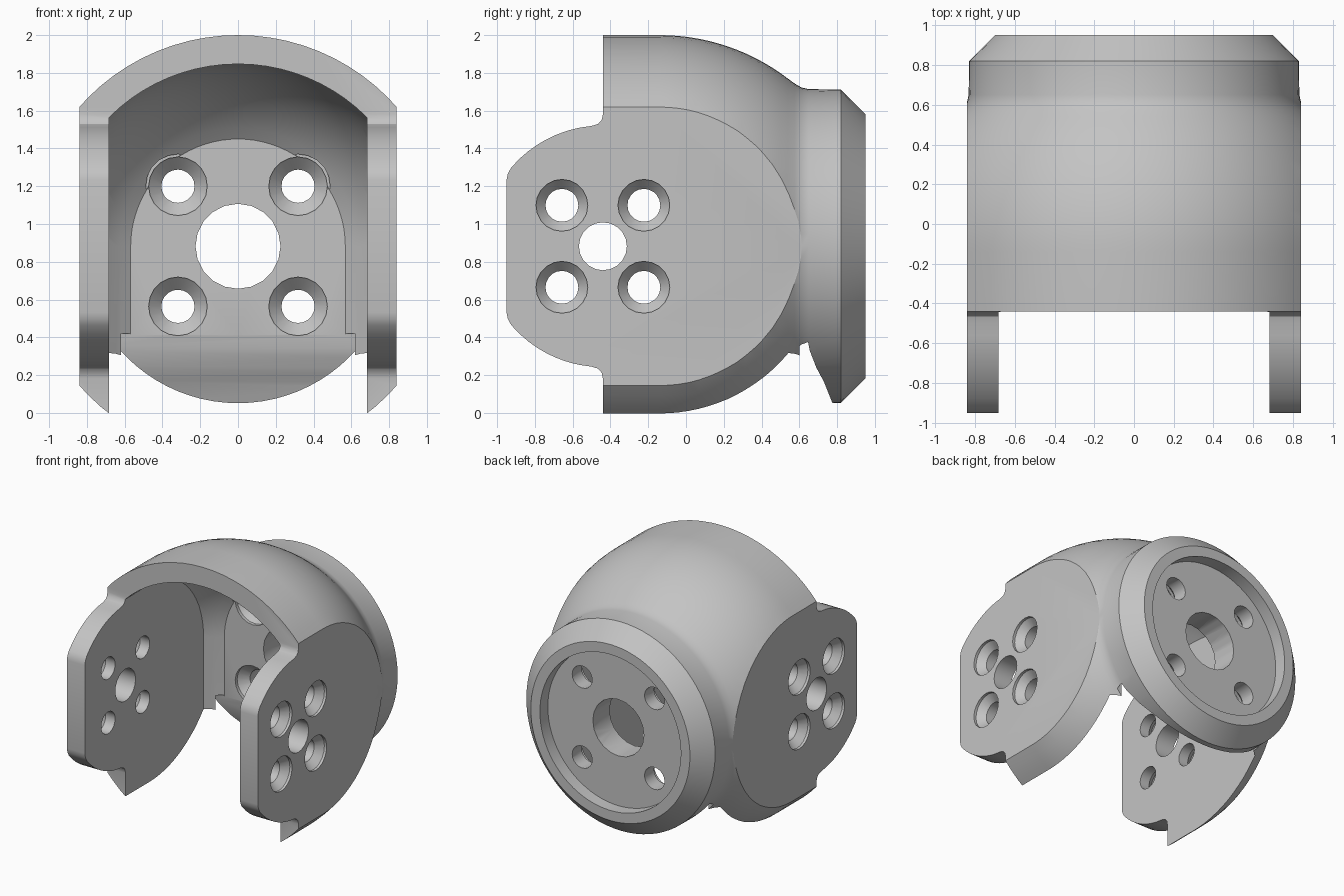
import bpy, bmesh
from math import sin, cos, pi, sqrt, radians, asin
from mathutils import Matrix

if "Cube" in bpy.data.objects:
    bpy.data.objects.remove(bpy.data.objects["Cube"])

MID_Z, BALL_Y = 0.882, -0.14      # hub axis height and ball centre
R_OUT, R_IN = 1.118, 0.965        # shell radii
HALF_OUT, HALF_IN = 0.84, 0.682   # outer and inner faces of the side plates
WALL_Y = 0.64                     # inner face of the rear wall


def make_object(name, bm):
    bmesh.ops.remove_doubles(bm, verts=bm.verts, dist=1e-5)
    bmesh.ops.recalc_face_normals(bm, faces=bm.faces)
    mesh = bpy.data.meshes.new(name)
    bm.to_mesh(mesh)
    bm.free()
    obj = bpy.data.objects.new(name, mesh)
    bpy.context.collection.objects.link(obj)
    return obj


def revolve(name, profile, segments, drop=0):
    """Turn (y, radius) points about the y axis; drop turns half and extends it down."""
    if drop:
        turns = [(pi * i / segments, 0) for i in range(segments + 1)]
        turns = [(0, -drop)] + turns + [(pi, -drop)]
    else:
        turns = [(2 * pi * i / segments, 0) for i in range(segments)]
    bm = bmesh.new()
    rings = [[bm.verts.new((r * cos(a), y, r * sin(a) + dz)) for y, r in profile]
             for a, dz in turns]
    for i, ring in enumerate(rings):
        after = rings[(i + 1) % len(rings)]
        for j in range(len(profile) - 1):
            bm.faces.new((ring[j], ring[j + 1], after[j + 1], after[j]))
    bmesh.ops.dissolve_degenerate(bm, dist=1e-5, edges=bm.edges)
    return make_object(name, bm)


def prism(name, outline, half_width):
    """Extrude a (y, z) outline across x."""
    bm = bmesh.new()
    face = bm.faces.new([bm.verts.new((-half_width, y, z)) for y, z in outline])
    grown = bmesh.ops.extrude_face_region(bm, geom=[face])["geom"]
    bmesh.ops.translate(bm, vec=(2 * half_width, 0, 0),
                        verts=[v for v in grown if isinstance(v, bmesh.types.BMVert)])
    return make_object(name, bm)


def slab(half_width):
    return prism("slab", [(-3, -3), (3, -3), (3, 3), (-3, 3)], half_width)


def combine(target, tool, operation="DIFFERENCE"):
    mod = target.modifiers.new("cut", "BOOLEAN")
    mod.operation, mod.object, mod.solver = operation, tool, "EXACT"
    bpy.context.view_layer.update()
    bpy.context.view_layer.objects.active = target
    bpy.ops.object.modifier_apply(modifier=mod.name)
    bpy.data.objects.remove(tool)


def ball_arc(radius, end_y, steps):
    """Profile points from the ball's equator back to end_y."""
    last = asin((end_y - BALL_Y) / radius)
    return [(BALL_Y + radius * sin(last * i / steps), radius * cos(last * i / steps))
            for i in range(steps + 1)]


# Outer shell: cylinder, ball, filleted neck, chamfered flange and rear recess
shell = [(-1.1, 0), (-1.1, R_OUT)] + ball_arc(R_OUT, 0.54, 14)
shell += [(0.575, 0.862), (0.61, 0.841), (0.65, 0.832), (0.82, 0.83), (0.95, 0.70),
          (0.95, 0.62), (0.85, 0.62), (0.85, 0)]
bracket = revolve("joint_bracket", shell, 80)
bracket.location.z = MID_Z
combine(bracket, slab(HALF_OUT), "INTERSECT")

# Inner cavity: rounded above the axis, straight down below it
cavity = revolve("cavity", [(-1.4, 0), (-1.4, R_IN)] + ball_arc(R_IN, WALL_Y, 12)
                 + [(WALL_Y, 0)], 40, drop=1.4)
cavity.location.z = MID_Z
combine(cavity, slab(HALF_IN), "INTERSECT")
combine(bracket, cavity)

# Curved relief under the rear wall
relief = [(0.60, 0.42), (0.638, 0.42), (0.655, 0.33), (0.69, 0.24), (0.73, 0.165),
          (0.78, 0.04), (0.78, -0.4), (0.60, -0.4)]
combine(bracket, prism("relief", relief, 0.66))

# Front outline: round ears standing out beyond the shell edge
upper = [(-0.44, 0.70), (-0.446, 0.67), (-0.465, 0.648), (-0.50, 0.637)]
for i in range(9):
    y = -0.56 - 0.365 * i / 8
    upper.append((y, sqrt(0.64 ** 2 - (y + 0.44) ** 2)))
upper += [(-0.943, 0.385), (-0.95, 0.35)]
front = [(-0.44, 1.5)] + upper
outline = [(-1.4, MID_Z + 1.5)] + [(y, MID_Z + z) for y, z in front]
outline += [(y, MID_Z - z) for y, z in reversed(front)] + [(-1.4, MID_Z - 1.5)]
combine(bracket, prism("front_trim", outline, 1.3))

# Side plate holes: centre bore and four countersunk screw holes through both plates
to_x = Matrix.Rotation(radians(-90), 4, "Z")
bore = [(-1, 0), (-1, 0.127), (1, 0.127), (1, 0)]
screw = [(-1, 0), (-1, 0.137), (-0.82, 0.137), (-0.765, 0.087),
         (0.765, 0.087), (0.82, 0.137), (1, 0.137), (1, 0)]
side_holes = [(-0.44, 0, bore)]
side_holes += [(-0.44 + sy * 0.217, sz * 0.217, screw) for sy in (-1, 1) for sz in (-1, 1)]
for y, z, profile in side_holes:
    hole = revolve("side_hole", profile, 20)
    hole.matrix_world = Matrix.Translation((0, y, MID_Z + z)) @ to_x
    combine(bracket, hole)

# Rear wall holes: centre bore and four countersunk screw holes with head clearance
rear_bore = [(0.4, 0), (0.4, 0.225), (1.2, 0.225), (1.2, 0)]
rear_screw = [(0.3, 0), (0.3, 0.17), (0.638, 0.17), (0.638, 0.155), (0.665, 0.155),
              (0.73, 0.088), (1.2, 0.088), (1.2, 0)]
rear_holes = [(0, 0, rear_bore)]
rear_holes += [(sx * 0.318, sz * 0.318, rear_screw) for sx in (-1, 1) for sz in (-1, 1)]
for x, z, profile in rear_holes:
    hole = revolve("rear_hole", profile, 20)
    hole.location = (x, 0, MID_Z + z)
    combine(bracket, hole)

# Plain grey finish with sharp machined edges
grey = bpy.data.materials.new("light_grey")
grey.use_nodes = True
colour = (0.55, 0.55, 0.55, 1)
grey.diffuse_color = colour
grey.node_tree.nodes["Principled BSDF"].inputs["Base Color"].default_value = colour
bracket.data.materials.clear()
bracket.data.materials.append(grey)
for poly in bracket.data.polygons:
    poly.material_index = 0
bpy.ops.object.select_all(action="DESELECT")
bracket.select_set(True)
bpy.context.view_layer.objects.active = bracket
bpy.ops.object.shade_smooth_by_angle(angle=radians(30))
